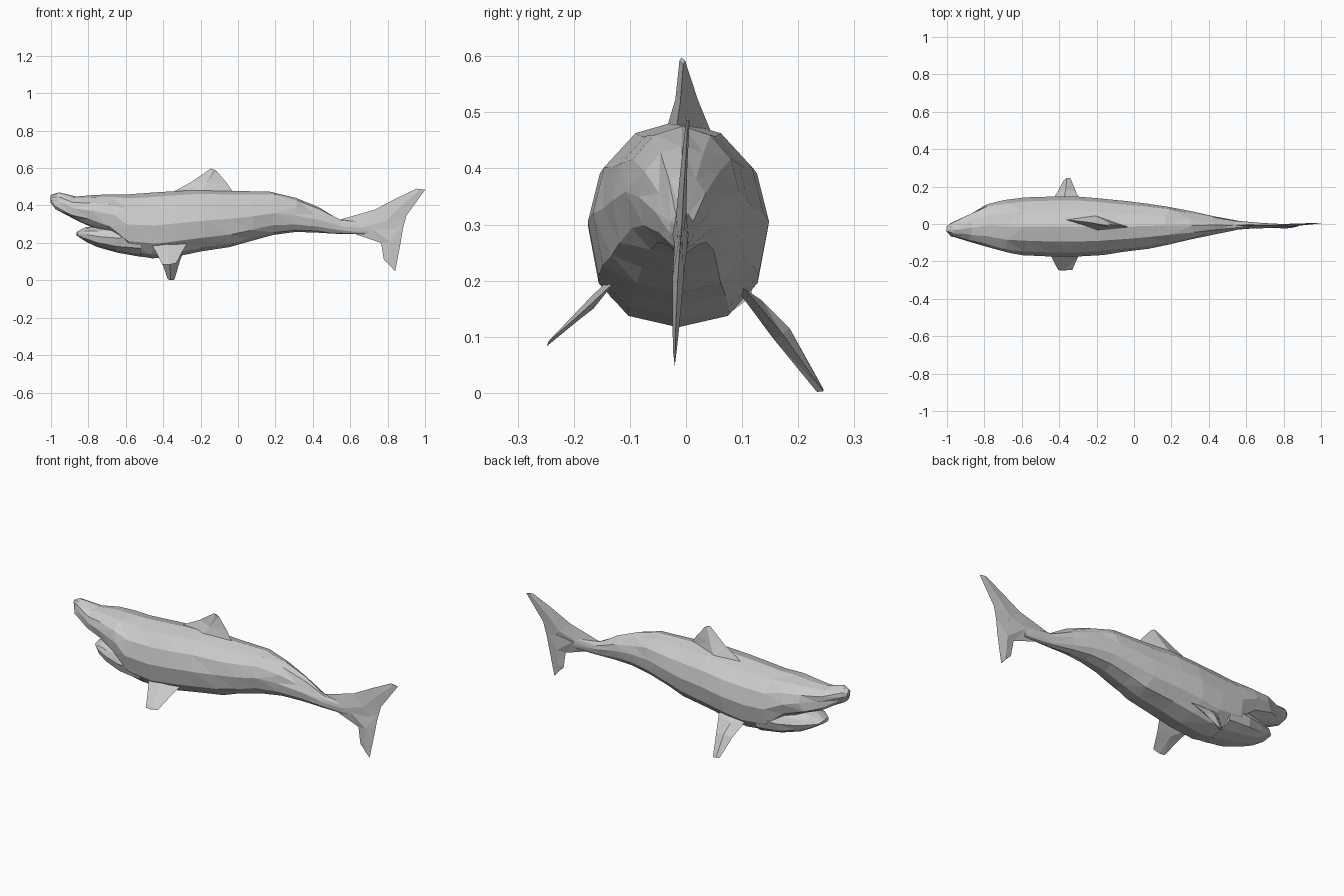
import bpy, bmesh, random
from math import cos, sin, tau
from mathutils import Vector

random.seed(4)


def loft(name, rings):
    """Skin a list of equal-length point rings, cap the ends, keep flat triangles."""
    bm = bmesh.new()
    vr = [[bm.verts.new(p) for p in ring] for ring in rings]
    n = len(vr[0])
    for a, b in zip(vr, vr[1:]):
        for i in range(n):
            j = (i + 1) % n
            bm.faces.new((a[i], a[j], b[j], b[i]))
    bm.faces.new(vr[0][::-1])
    bm.faces.new(vr[-1])
    bmesh.ops.triangulate(bm, faces=bm.faces[:], quad_method='SHORT_EDGE')
    bmesh.ops.recalc_face_normals(bm, faces=bm.faces[:])
    me = bpy.data.meshes.new(name)
    bm.to_mesh(me)
    bm.free()
    ob = bpy.data.objects.new(name, me)
    bpy.context.collection.objects.link(ob)
    return ob


def section(x, top, bot, y0, y1, n=12, jitter=0.012, power=0.85, turn=0.0):
    """Rounded cross-section, slightly irregular for the faceted hide."""
    zc, h, yc, w = (top + bot) / 2, (top - bot) / 2, (y0 + y1) / 2, (y1 - y0) / 2
    ring = []
    for i in range(n):
        a = tau * (i + turn) / n
        c, s = cos(a), sin(a)
        p = 1.0 if s > 0 else power
        y = yc + w * abs(c) ** p * (1 if c > 0 else -1)
        z = zc + h * abs(s) ** p * (1 if s > 0 else -1)
        dx = random.uniform(-1, 1) * jitter
        ring.append((x + dx, y, z))
    return ring


def fin(name, sections):
    """Blade of diamond sections: leading point, trailing point, half-thickness vector."""
    rings = []
    for le, te, t in sections:
        le, te, t = Vector(le), Vector(te), Vector(t)
        mid = le.lerp(te, 0.45)
        rings.append((le, mid + t, te, mid - t))
    return loft(name, rings)


# Body with upper head: x, top, bottom, right side y, left side y
body = [
    (-1.00, .455, .415, -.045, -.015),
    (-0.97, .470, .375, -.070, .005),
    (-0.87, .448, .318, -.098, .060),
    (-0.79, .455, .290, -.122, .108),
    (-0.68, .460, .240, -.155, .128),
    (-0.58, .460, .137, -.167, .142),
    (-0.45, .470, .117, -.174, .146),
    (-0.32, .478, .132, -.175, .148),
    (-0.18, .485, .155, -.166, .138),
    (-0.04, .478, .178, -.148, .122),
    (0.07, .476, .208, -.132, .110),
    (0.18, .475, .242, -.108, .094),
    (0.30, .440, .258, -.084, .070),
    (0.42, .390, .256, -.055, .042),
    (0.55, .325, .248, -.030, .016),
    (0.70, .310, .245, -.018, .004),
]
loft("body", [section(*s, jitter=0.004 if i in (0, 15) else 0.016)
              for i, s in enumerate(body)])

# Lower jaw tucked under the snout, leaving the open mouth
jaw = [
    (-0.86, .258, .238, -.055, .030),
    (-0.81, .284, .205, -.095, .070),
    (-0.75, .290, .178, -.118, .092),
    (-0.65, .305, .148, -.145, .122),
    (-0.52, .340, .125, -.150, .130),
]
loft("lower_jaw", [section(*s, jitter=0.005, power=0.8) for s in jaw])

# Dorsal fin
fin("dorsal_fin", [
    ((-.38, .025, .455), (-.01, -.02, .45), (0, .045, 0)),
    ((-.25, .010, .525), (-.06, -.01, .52), (0, .020, 0)),
    ((-.145, -.008, .598), (-.115, -.005, .585), (0, .005, 0)),
])

# Pectoral fins, each held at its own angle
fin("right_pectoral_fin", [
    ((-.47, -.125, .20), (-.27, -.125, .20), (0, .04, .05)),
    ((-.44, -.178, .155), (-.30, -.178, .150), (0, .012, .022)),
    ((-.405, -.247, .085), (-.33, -.245, .092), (0, .002, .005)),
])
fin("left_pectoral_fin", [
    ((-.45, .105, .185), (-.28, .105, .185), (0, .03, -.02)),
    ((-.41, .170, .105), (-.31, .172, .105), (0, .014, .010)),
    ((-.375, .235, .004), (-.34, .245, .003), (0, .006, .002)),
])

# Tail fin lobes
fin("upper_tail_lobe", [
    ((.53, -.007, .320), (.82, -.014, .235), (0, .014, 0)),
    ((.73, -.007, .377), (.875, -.010, .25), (0, .009, 0)),
    ((.85, -.003, .440), (.90, -.005, .345), (0, .006, 0)),
    ((.955, .003, .490), (1.0, .004, .484), (0, .003, 0)),
])
fin("lower_tail_lobe", [
    ((.56, -.007, .270), (.885, -.008, .30), (0, .012, 0)),
    ((.765, -.014, .200), (.872, -.014, .215), (0, .010, 0)),
    ((.78, -.018, .110), (.855, -.018, .125), (0, .006, 0)),
    ((.80, -.020, .092), (.84, -.020, .048), (0, .003, 0)),
])
